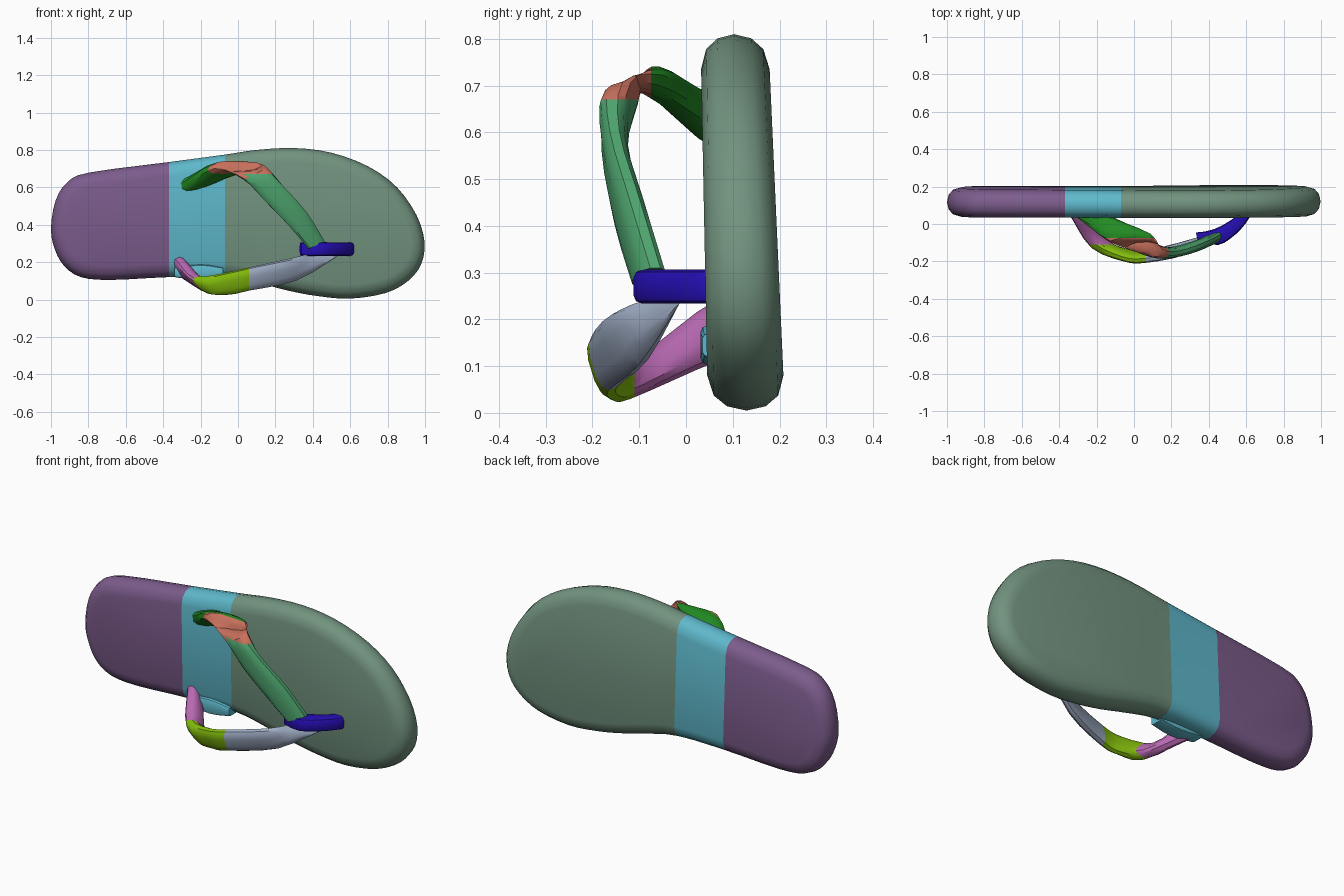
import bpy, bmesh, math
from mathutils import Vector

if "Cube" in bpy.data.objects:
    bpy.data.objects.remove(bpy.data.objects["Cube"], do_unlink=True)


def material(name, rgb):
    col = [(c / 255 / 12.92) if c < 11 else ((c / 255 + 0.055) / 1.055) ** 2.4 for c in rgb] + [1]
    m = bpy.data.materials.new(name)
    m.use_nodes = True
    m.diffuse_color = col
    m.node_tree.nodes["Principled BSDF"].inputs["Base Color"].default_value = col
    return m


purple = material("purple", (124, 92, 140))
teal = material("teal", (94, 184, 203))
sage = material("sage green", (114, 147, 127))
blue = material("deep blue", (36, 14, 178))
salmon = material("salmon", (200, 112, 92))
green = material("green", (34, 138, 34))
mint = material("mint green", (78, 164, 110))
lime = material("lime", (132, 190, 12))
silver = material("silver blue", (160, 174, 198))
pink = material("pink", (184, 105, 178))


def spline(pts, steps, closed):
    """Catmull-Rom curve through points of any dimension."""
    n, out = len(pts), []
    at = lambda i: pts[i % n] if closed else pts[max(0, min(n - 1, i))]
    for i in range(n if closed else n - 1):
        for s in range(steps):
            t = s / steps
            out.append([0.5 * (2 * q + (r - p) * t + (2 * p - 5 * q + 4 * r - w) * t * t
                               + (3 * q - p - 3 * r + w) * t ** 3)
                        for p, q, r, w in zip(at(i - 1), at(i), at(i + 1), at(i + 2))])
    return out if closed else out + [list(pts[-1])]


def skin(name, rings, mats, rule=lambda c: 0, cuts=()):
    """Bridge rings into a closed solid, cut it at colour borders, then colour it."""
    bm = bmesh.new()
    loops = [[bm.verts.new(p) for p in ring] for ring in rings]
    for a, b in zip(loops, loops[1:]):
        for i in range(len(a)):
            j = (i + 1) % len(a)
            bm.faces.new((a[i], a[j], b[j], b[i]))
    bm.faces.new(loops[0])
    bm.faces.new(loops[-1][::-1])
    for co, no in cuts:
        bmesh.ops.bisect_plane(bm, geom=bm.verts[:] + bm.edges[:] + bm.faces[:],
                               plane_co=co, plane_no=no, dist=1e-5)
    bmesh.ops.recalc_face_normals(bm, faces=bm.faces[:])
    for f in bm.faces:
        f.material_index = rule(f.calc_center_median())
        f.smooth = True
    me = bpy.data.meshes.new(name)
    bm.to_mesh(me)
    bm.free()
    for m in mats:
        me.materials.append(m)
    me.set_sharp_from_angle(angle=math.radians(35))
    ob = bpy.data.objects.new(name, me)
    bpy.context.collection.objects.link(ob)
    return ob


def band(name, sections, mats, rule=lambda c: 0, cuts=(), steps=3, power=0.75, sides=12):
    """Loft rounded sections, each given as centre, half width and half thickness."""
    rings = []
    for s in spline([c + a + b for c, a, b in sections], steps, False):
        c, a, b = Vector(s[:3]), Vector(s[3:6]), Vector(s[6:])
        ring = []
        for k in range(sides):
            u = math.tau * (k + 0.5) / sides
            cu, su = math.cos(u), math.sin(u)
            ring.append(c + a * math.copysign(abs(cu) ** power, cu)
                        + b * math.copysign(abs(su) ** power, su))
        rings.append(ring)
    return skin(name, rings, mats, rule, cuts)


# Sole: outline in x and z, with a rounded rim
outline = spline([(-1, .38), (-.975, .53), (-.91, .63), (-.79, .68), (-.37, .735), (-.07, .775),
                  (.1, .8), (.3, .81), (.5, .785), (.7, .71), (.85, .6), (.955, .45), (.997, .31),
                  (.98, .19), (.91, .1), (.79, .035), (.6, .005), (.43, .018), (.28, .045),
                  (.12, .085), (-.07, .122), (-.37, .12), (-.68, .105), (-.84, .12),
                  (-.93, .18), (-.98, .27)], 3, True)
rim = [(.075, 0), (.032, .08), (.009, .25), (0, .5), (.009, .75), (.032, .92), (.075, 1)]
rings = []
for inset, t in rim:
    ring = []
    for i, (x, z) in enumerate(outline):
        p, q = outline[i - 1], outline[(i + 1) % len(outline)]
        d = Vector((q[0] - p[0], q[1] - p[1])).normalized()
        x, z = x + d.y * inset, z - d.x * inset
        front, back = .047 - .02 * z, .212 - .045 * z
        ring.append((x, front + (back - front) * t, z))
    rings.append(ring)
skin("sole", rings, [purple, teal, sage],
     lambda c: 0 if c.x < -.37 else 1 if c.x < -.07 else 2,
     [((-.37, 0, 0), (1, 0, 0)), ((-.07, 0, 0), (1, 0, 0))])

# Lip under the arch
band("arch_lip", [((-.34, .075, .145), (0, .042, 0), (0, 0, .025)),
                  ((-.2, .075, .145), (0, .045, 0), (0, 0, .043)),
                  ((-.08, .075, .145), (0, .04, 0), (0, 0, .025))], [teal], power=.35)

# Upper strap, from the sole over to the toe post
band("upper_strap", [((-.24, .06, .625), (.1, 0, .03), (-.01, 0, .04)),
                     ((-.19, .025, .642), (.1, 0, .03), (-.01, 0, .04)),
                     ((-.02, -.075, .712), (.11, .02, 0), (0, .01, .03)),
                     ((.09, -.138, .675), (.06, -.01, .03), (.01, .035, .01)),
                     ((.19, -.153, .57), (.055, 0, .035), (0, .028, 0)),
                     ((.32, -.122, .43), (.05, .01, .035), (0, .03, 0)),
                     ((.42, -.08, .29), (.045, .015, .02), (0, .03, 0))],
     [green, salmon, mint],
     lambda c: 2 if c.z < .67 and c.x > .03 else 0 if c.y > -.075 else 1,
     [((0, -.075, 0), (0, 1, 0)), ((0, 0, .67), (0, 0, 1))])

# Lower strap, from the sole round to the toe post
band("lower_strap", [((-.3, .06, .17), (.035, 0, -.06), (.03, 0, .015)),
                     ((-.28, .025, .155), (.035, 0, -.058), (.03, 0, .015)),
                     ((-.18, -.11, .078), (.045, 0, -.042), (.015, .025, .02)),
                     ((-.05, -.165, .086), (.01, .02, -.057), (0, .025, .01)),
                     ((.06, -.175, .11), (0, .018, -.06), (0, .025, .01)),
                     ((.3, -.12, .162), (.02, .03, -.055), (.01, .027, .015)),
                     ((.46, -.04, .24), (.075, .03, 0), (0, .01, .02))],
     [pink, lime, silver],
     lambda c: 2 if c.x > .06 else 0 if c.y > -.11 else 1,
     [((.06, 0, 0), (1, 0, 0)), ((0, -.11, 0), (0, 1, 0))])

# Toe post joining both straps to the sole
band("toe_post", [((.585, .06, .27), (0, 0, .037), (.04, 0, 0)),
                  ((.57, .025, .27), (0, 0, .037), (.04, -.005, 0)),
                  ((.5, -.035, .27), (0, 0, .037), (.045, -.02, 0)),
                  ((.42, -.075, .27), (0, 0, .037), (.03, -.038, 0)),
                  ((.335, -.065, .27), (0, 0, .036), (.005, -.02, 0))], [blue], power=.5)
